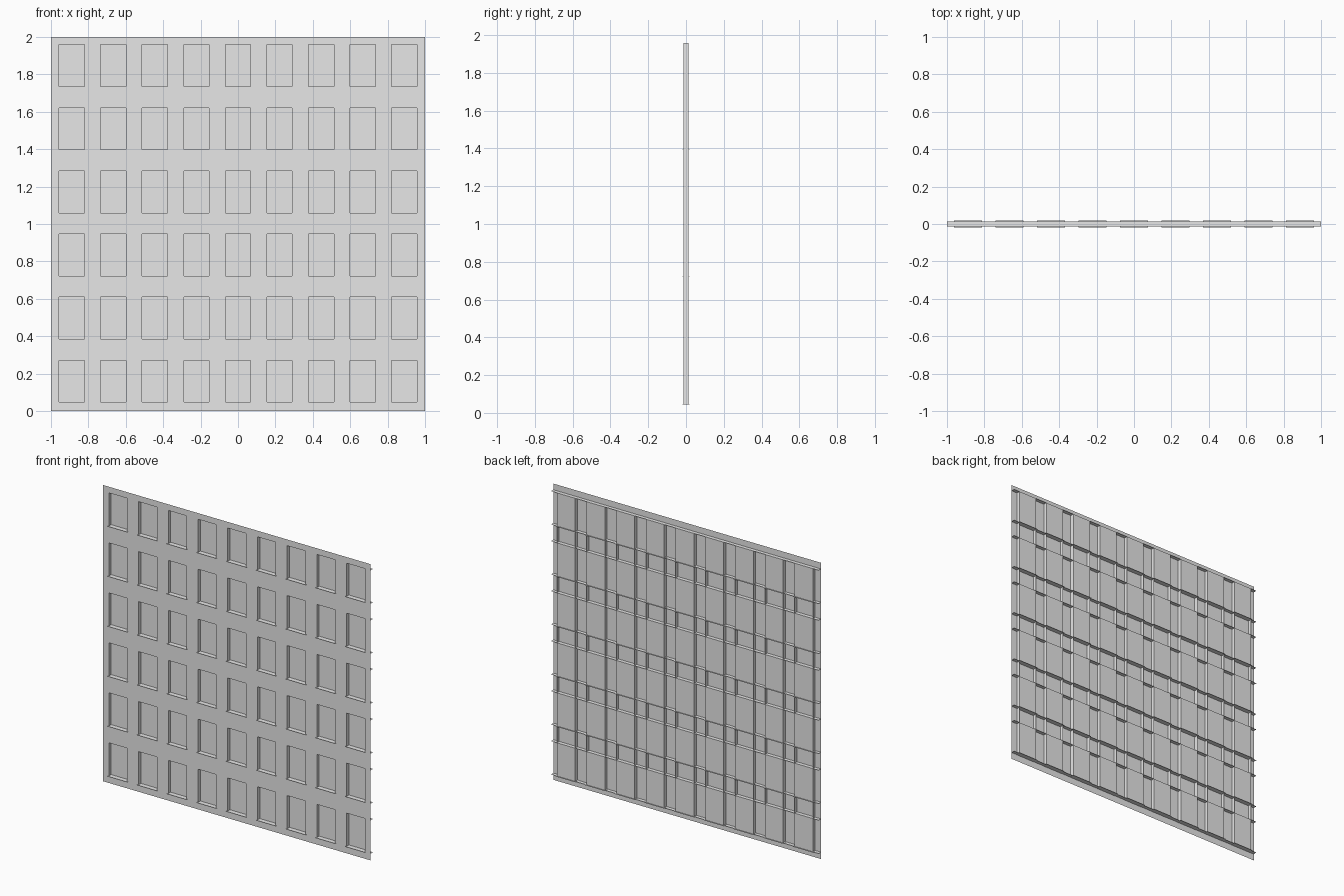
import bpy
import bmesh

default_cube = bpy.data.objects.get("Cube")
if default_cube:
    bpy.data.objects.remove(default_cube)

# One plain grey for the whole panel
grey = bpy.data.materials.new("plain_grey")
grey.use_nodes = True
grey.diffuse_color = (0.8, 0.8, 0.8, 1)
grey.node_tree.nodes["Principled BSDF"].inputs["Base Color"].default_value = (0.8, 0.8, 0.8, 1)

COLS, ROWS = 9, 6
PITCH_X, PITCH_Z = 0.222, 0.3375
WIN_W, WIN_H = 0.136, 0.225
FRONT, BACK = -0.0125, 0.0125
SILL_REACH, SILL_SIDE, SILL_THICK = 0.0195, 0.007, 0.002

# Window edges: (low, high) along x for each column and along z for each row
columns = [((i - (COLS - 1) / 2) * PITCH_X - WIN_W / 2,
            (i - (COLS - 1) / 2) * PITCH_X + WIN_W / 2) for i in range(COLS)]
rows = [(0.046 + j * PITCH_Z, 0.046 + j * PITCH_Z + WIN_H) for j in range(ROWS)]
x_edges = [x for pair in columns for x in pair]
z_edges = [z for pair in rows for z in pair]


def add_quad(bm, *corners):
    bm.faces.new([bm.verts.new(c) for c in corners])


def upright(bm, x0, x1, z0, z1, y, face_front):
    """Upright quad parallel to the facade."""
    corners = [(x0, y, z0), (x1, y, z0), (x1, y, z1), (x0, y, z1)]
    add_quad(bm, *(corners if face_front else corners[::-1]))


def finish(name, bm):
    bmesh.ops.remove_doubles(bm, verts=bm.verts, dist=0.0001)
    mesh = bpy.data.meshes.new(name)
    bm.to_mesh(mesh)
    bm.free()
    mesh.materials.append(grey)
    obj = bpy.data.objects.new(name, mesh)
    bpy.context.collection.objects.link(obj)
    return obj


# Facade sheet: a grid of quads with the window openings left out
bm = bmesh.new()
xs = [-1] + x_edges + [1]
zs = [0] + z_edges + [2]
for i in range(len(xs) - 1):
    for j in range(len(zs) - 1):
        if not (i % 2 and j % 2):
            upright(bm, xs[i], xs[i + 1], zs[j], zs[j + 1], FRONT, True)
finish("facade_sheet", bm)

# Window panes set behind the sheet
bm = bmesh.new()
for x0, x1 in columns:
    for z0, z1 in rows:
        upright(bm, x0, x1, z0, z1, BACK, True)
finish("window_panes", bm)

# Upright fins along both sides of every window column
bm = bmesh.new()
for x in x_edges:
    add_quad(bm, (x, FRONT, z_edges[0]), (x, BACK, z_edges[0]),
             (x, BACK, z_edges[-1]), (x, FRONT, z_edges[-1]))
finish("upright_fins", bm)

# Level fins along the top and bottom of every window row
bm = bmesh.new()
for z in z_edges:
    add_quad(bm, (-1, FRONT, z), (1, FRONT, z), (1, BACK, z), (-1, BACK, z))
finish("level_fins", bm)

# Thin sills that stick out on both sides of the panel
bm = bmesh.new()
for x0, x1 in columns:
    for z0, z1 in rows:
        box = bmesh.ops.create_cube(bm, size=1)["verts"]
        bmesh.ops.scale(bm, verts=box,
                        vec=(WIN_W + 2 * SILL_SIDE, 2 * SILL_REACH, SILL_THICK))
        bmesh.ops.translate(bm, verts=box, vec=((x0 + x1) / 2, 0, z0))
finish("window_sills", bm)
